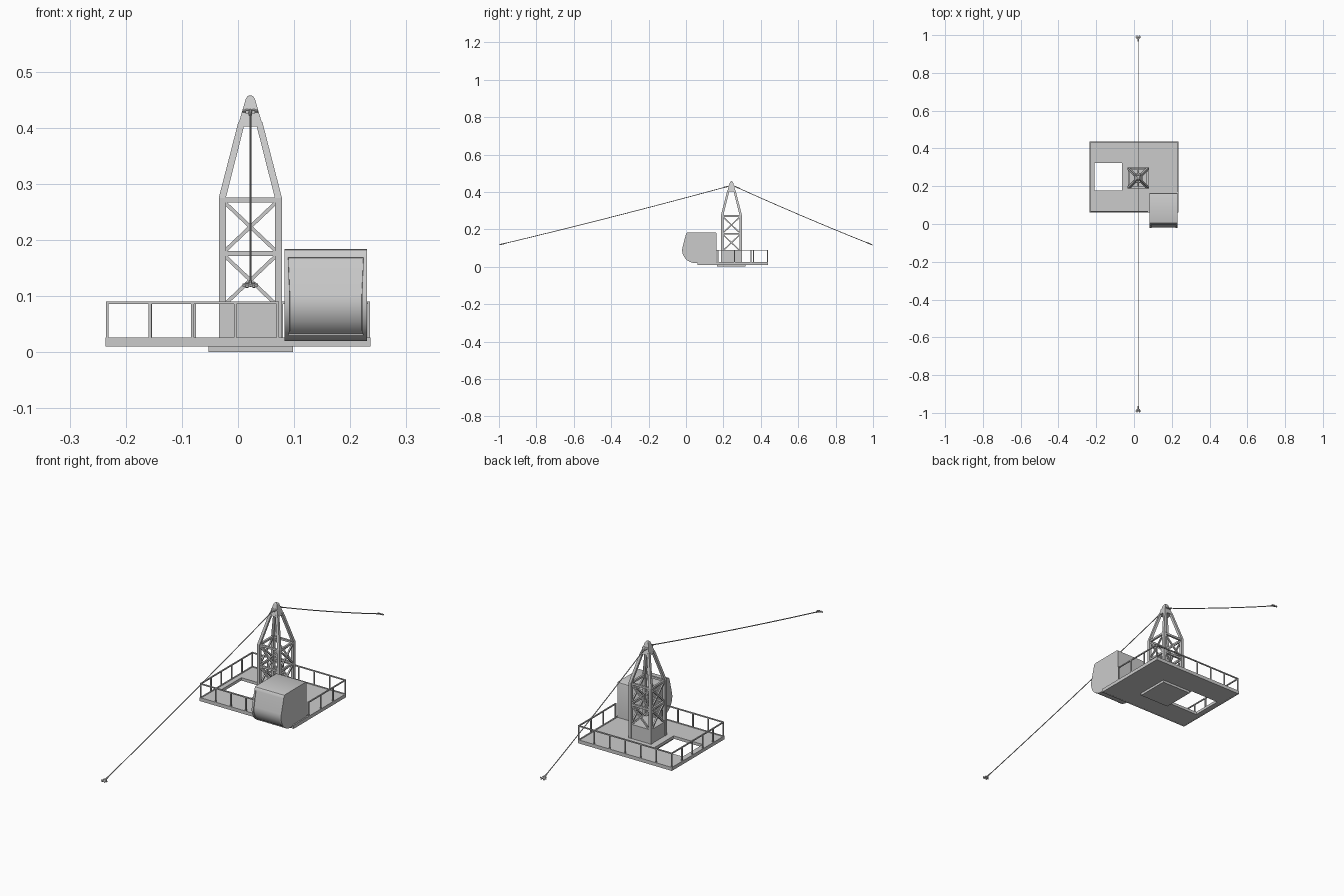
import bpy, bmesh, math
from mathutils import Vector, Matrix

if "Cube" in bpy.data.objects:
    bpy.data.objects.remove(bpy.data.objects["Cube"])

MX, MY = 0.022, 0.243          # mast centre
FLOOR, RAIL = 0.024, 0.088


def finish(name, bm, smooth=False):
    bmesh.ops.recalc_face_normals(bm, faces=bm.faces)
    me = bpy.data.meshes.new(name)
    bm.to_mesh(me)
    bm.free()
    ob = bpy.data.objects.new(name, me)
    bpy.context.collection.objects.link(ob)
    if smooth:
        bpy.ops.object.select_all(action='DESELECT')
        ob.select_set(True)
        bpy.context.view_layer.objects.active = ob
        bpy.ops.object.shade_smooth_by_angle(angle=math.radians(35))
    return ob


def box(bm, x0, x1, y0, y1, z0, z1):
    m = Matrix.Translation(((x0 + x1) / 2, (y0 + y1) / 2, (z0 + z1) / 2))
    bmesh.ops.create_cube(bm, size=1, matrix=m @ Matrix.Diagonal((x1 - x0, y1 - y0, z1 - z0, 1)))


def beam(bm, a, b, w, sides=4):
    """Bar of width w from a to b; four sides gives a square section."""
    a, b = Vector(a), Vector(b)
    d = b - a
    r = w / math.sqrt(2) if sides == 4 else w / 2
    m = Matrix.Translation((a + b) / 2) @ d.to_track_quat('Z', 'Y').to_matrix().to_4x4()
    m = m @ Matrix.Rotation(math.pi / sides, 4, 'Z')
    bmesh.ops.create_cone(bm, cap_ends=True, segments=sides, radius1=r, radius2=r,
                          depth=d.length, matrix=m)


def loft(bm, rings):
    """Square rings (cx, cy, z, half) joined into one closed solid."""
    loops = [[bm.verts.new((cx + sx * h, cy + sy * h, z))
              for sx, sy in ((-1, -1), (1, -1), (1, 1), (-1, 1))] for cx, cy, z, h in rings]
    for lo, hi in zip(loops, loops[1:]):
        for i in range(4):
            j = (i + 1) % 4
            bm.faces.new((lo[i], lo[j], hi[j], hi[i]))
    bm.faces.new(loops[0][::-1])
    bm.faces.new(loops[-1])


# Turntable plate under the deck
bm = bmesh.new()
box(bm, -0.053, 0.098, 0.165, 0.318, 0, 0.012)
finish("turntable_plate", bm)

# Deck with a square hatch opening
bm = bmesh.new()
xs, ys = (-0.234, -0.209, -0.063, 0.234), (0.064, 0.178, 0.322, 0.436)
grid = [[bm.verts.new((x, y, FLOOR)) for y in ys] for x in xs]
for i in range(3):
    for j in range(3):
        if (i, j) != (1, 1):
            bm.faces.new((grid[i][j], grid[i + 1][j], grid[i + 1][j + 1], grid[i][j + 1]))
deck = finish("deck", bm)
mod = deck.modifiers.new("thickness", 'SOLIDIFY')
mod.thickness, mod.offset = 0.013, -1

# Rim around the deck
bm = bmesh.new()
for y in (0.062, 0.432):
    box(bm, -0.236, 0.236, y, y + 0.006, 0.0105, 0.0265)
for x in (-0.236, 0.230):
    box(bm, x, x + 0.006, 0.062, 0.438, 0.0105, 0.0265)
finish("deck_rim", bm)


# Railings: one run of posts with a top bar per side
def railing(name, a, b, spans):
    bm = bmesh.new()
    a, b = Vector((*a, 0)), Vector((*b, 0))
    up = Vector((0, 0, 1))
    ext = (b - a).normalized() * 0.0025
    beam(bm, a - ext + up * RAIL, b + ext + up * RAIL, 0.005)
    for i in range(spans + 1):
        p = a.lerp(b, i / spans)
        beam(bm, p + up * FLOOR, p + up * RAIL, 0.005)
    finish(name, bm)


railing("front_railing", (-0.233, 0.065), (0.071, 0.065), 4)
railing("back_railing", (-0.233, 0.435), (0.233, 0.435), 6)
railing("left_railing", (-0.233, 0.065), (-0.233, 0.435), 5)
railing("right_railing", (0.233, 0.172), (0.233, 0.435), 3)

# Operator cabin: side profile extruded across x, with inset front window
profile = [(0.163, 0.02), (0.163, 0.177), (0.161, 0.182), (0.156, 0.184), (0.012, 0.184),
           (0.005, 0.182), (0.000, 0.175), (-0.019, 0.103), (-0.021, 0.088), (-0.018, 0.07),
           (-0.010, 0.052), (0.003, 0.037), (0.02, 0.026), (0.04, 0.02)]
bm = bmesh.new()
left = [bm.verts.new((0.083, y, z)) for y, z in profile]
right = [bm.verts.new((0.230, y, z)) for y, z in profile]
n = len(profile)
strip = [bm.faces.new((left[i], left[(i + 1) % n], right[(i + 1) % n], right[i])) for i in range(n)]
bm.faces.new(left)
bm.faces.new(right[::-1])
bmesh.ops.recalc_face_normals(bm, faces=bm.faces)
bmesh.ops.inset_region(bm, faces=strip[6:12], thickness=0.009, depth=0)
bmesh.ops.inset_region(bm, faces=strip[6:12], thickness=0.0005, depth=-0.003)
finish("cabin", bm, smooth=True)

# Mast base box
bm = bmesh.new()
box(bm, MX - 0.055, MX + 0.055, MY - 0.055, MY + 0.055, FLOOR, RAIL)
finish("mast_base", bm)

# Mast legs: vertical, then leaning in to the head
bm = bmesh.new()
for sx in (-1, 1):
    for sy in (-1, 1):
        loft(bm, [(MX + sx * o, MY + sy * o, z, h) for o, z, h in
                  ((0.050, FLOOR, 0.0063), (0.050, 0.275, 0.0063), (0.0155, 0.41, 0.006))])
finish("mast_legs", bm)

# Lattice: level bars and crossed braces on all four faces
bm = bmesh.new()
for k in range(4):
    turn = Matrix.Translation((MX, MY, 0)) @ Matrix.Rotation(k * math.pi / 2, 4, 'Z')

    def bar(x0, z0, x1, z1, w):
        beam(bm, turn @ Vector((x0, -0.050, z0)), turn @ Vector((x1, -0.050, z1)), w)
    for z in (0.176, 0.271):
        bar(-0.050, z, 0.050, z, 0.009)
    for z0, z1 in ((0.083, 0.174), (0.178, 0.269)):
        bar(-0.048, z0, 0.048, z1, 0.0065)
        bar(0.048, z0, -0.048, z1, 0.0065)
finish("mast_lattice", bm)

# Mast head: tapered cap with rounded tip
bm = bmesh.new()
loft(bm, [(MX, MY, z, h) for z, h in ((0.402, 0.0225), (0.446, 0.0098), (0.452, 0.008),
                                      (0.456, 0.005), (0.4575, 0.002))])
finish("mast_head", bm)


# Cable and end shackles on each side
def shackle(name, p, d):
    bm = bmesh.new()
    x = Vector((1, 0, 0))
    for s in (-1, 1):
        beam(bm, p + x * s * 0.006 - d * 0.008, p + x * s * 0.006 + d * 0.009, 0.005)
    beam(bm, p - x * 0.014, p + x * 0.014, 0.006, 8)
    beam(bm, p + d * 0.008 - x * 0.008, p + d * 0.008 + x * 0.008, 0.005)
    beam(bm, p, p + d * 0.026, 0.007, 8)
    finish(name, bm, smooth=True)


for side, s, y0 in (("front", -1, MY - 0.017), ("back", 1, MY + 0.017)):
    top, end = Vector((MX, y0, 0.430)), Vector((MX, s * 0.990, 0.1195))
    d = (end - top).normalized()
    shackle(side + "_upper_shackle", top, d)
    shackle(side + "_lower_shackle", end, -d)
    bm = bmesh.new()
    pts = [top.lerp(end, i / 6) - Vector((0, 0, 0.02 * (i / 6) * (1 - i / 6))) for i in range(7)]
    for a, b in zip(pts, pts[1:]):
        beam(bm, a, b, 0.0042, 8)
    finish(side + "_cable", bm, smooth=True)
